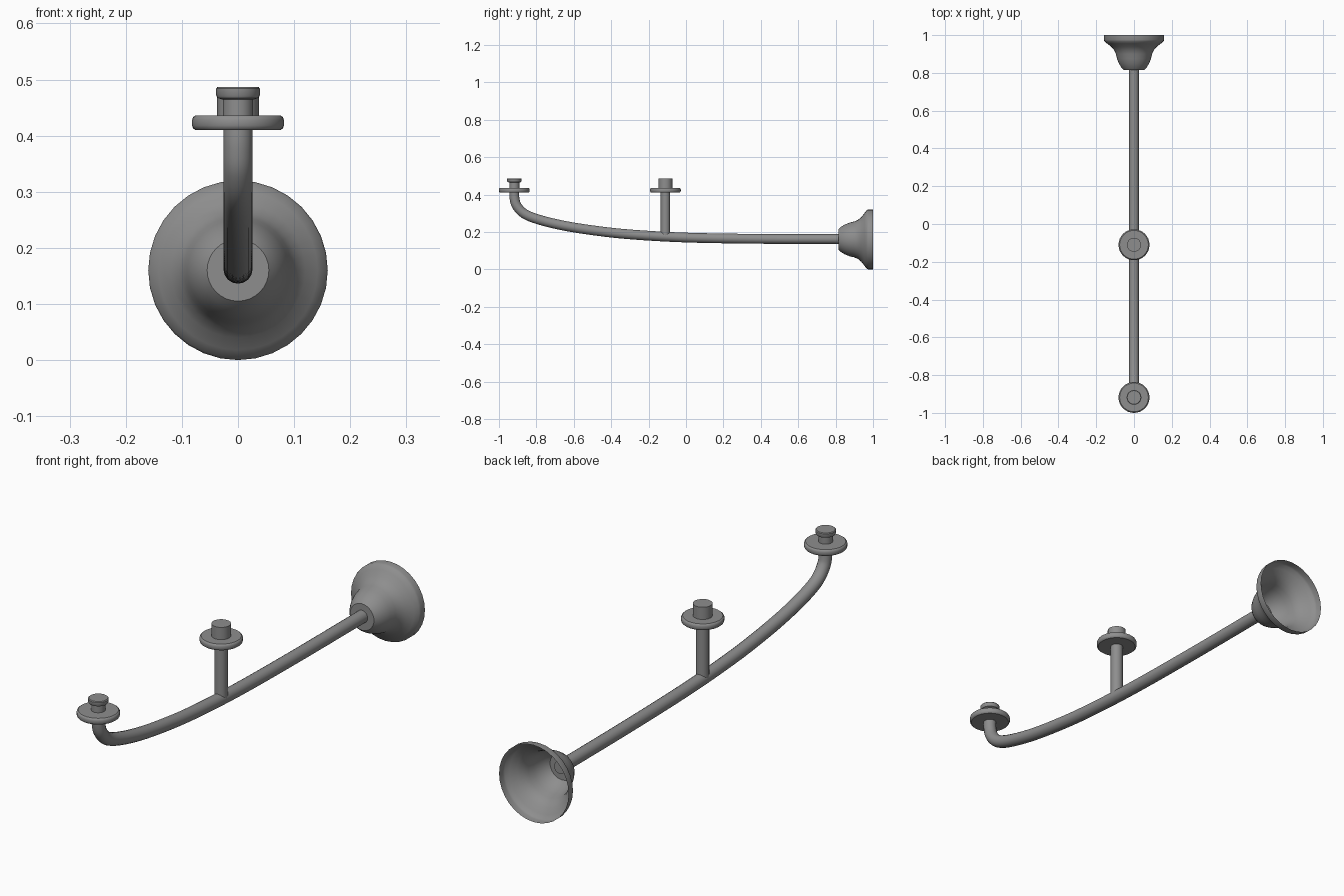
import bpy, bmesh, math
from mathutils import Matrix, Vector

old = bpy.data.objects.get("Cube")
if old:
    bpy.data.objects.remove(old, do_unlink=True)

GREY = (0.27, 0.27, 0.27, 1)
metal = bpy.data.materials.new("grey metal")
metal.use_nodes = True
metal.diffuse_color = GREY
metal.node_tree.nodes["Principled BSDF"].inputs["Base Color"].default_value = GREY


def finish(bm, name, angle=35):
    mesh = bpy.data.meshes.new(name)
    bmesh.ops.recalc_face_normals(bm, faces=bm.faces)
    bm.to_mesh(mesh)
    bm.free()
    mesh.materials.append(metal)
    obj = bpy.data.objects.new(name, mesh)
    bpy.context.collection.objects.link(obj)
    bpy.ops.object.select_all(action='DESELECT')
    obj.select_set(True)
    bpy.context.view_layer.objects.active = obj
    bpy.ops.object.shade_smooth_by_angle(angle=math.radians(angle))
    return obj


def skin(bm, rings):
    """Join successive vertex rings with quads."""
    for a, b in zip(rings, rings[1:]):
        n = len(a)
        for i in range(n):
            j = (i + 1) % n
            bm.faces.new((a[i], a[j], b[j], b[i]))


def lathe(name, profile, matrix, sides=32, cap_start=True, cap_end=True):
    """Revolve (radius, height) points about z, then place with matrix."""
    bm = bmesh.new()
    turns = [math.tau * i / sides for i in range(sides)]
    rings = [[bm.verts.new(matrix @ Vector((r * math.cos(t), r * math.sin(t), h)))
              for t in turns] for r, h in profile]
    skin(bm, rings)
    if cap_start:
        bm.faces.new(rings[0])
    if cap_end:
        bm.faces.new(rings[-1])
    return finish(bm, name)


def tube(name, path, radius, sides=16):
    """Sweep a circle along (y, z) points."""
    bm = bmesh.new()
    rings = []
    for i, (y, z) in enumerate(path):
        y0, z0 = path[max(i - 1, 0)]
        y1, z1 = path[min(i + 1, len(path) - 1)]
        normal = Vector((0, -(z1 - z0), y1 - y0)).normalized()
        rings.append([bm.verts.new(Vector((0, y, z)) + radius * (
            Vector((math.cos(t), 0, 0)) + normal * math.sin(t)))
            for t in (math.tau * k / sides for k in range(sides))])
    skin(bm, rings)
    bm.faces.new(rings[0])
    bm.faces.new(rings[-1])
    return finish(bm, name, 50)


def smooth_path(pts, steps=5):
    """Catmull-Rom interpolation through the points."""
    p = [Vector(q) for q in [pts[0]] + pts + [pts[-1]]]
    out = []
    for a, b, c, d in zip(p, p[1:], p[2:], p[3:]):
        for k in range(steps):
            t = k / steps
            out.append(tuple(0.5 * (2 * b + (c - a) * t + (2 * a - 5 * b + 4 * c - d) * t * t
                                    + (3 * b - a - 3 * c + d) * t ** 3)))
    return out + [tuple(pts[-1])]


# Hollow bell-shaped wall mount, open at the back
bell = [(0.055, 0.815), (0.067, 0.828), (0.08, 0.85), (0.09, 0.875), (0.096, 0.9),
        (0.105, 0.92), (0.12, 0.938), (0.142, 0.955), (0.157, 0.967), (0.16, 0.975), (0.16, 1.0)]
lathe("wall_mount", bell,
      Matrix.Translation((0, 0, 0.16)) @ Matrix.Rotation(math.radians(-90), 4, 'X'),
      cap_end=False)

# Long arm that curves up at the front
arm = [(0.83, 0.162), (0.4, 0.163), (0, 0.17), (-0.3, 0.187), (-0.5, 0.209), (-0.66, 0.235),
       (-0.79, 0.267), (-0.865, 0.298), (-0.905, 0.34), (-0.917, 0.38), (-0.918, 0.415)]
tube("arm", smooth_path(arm), 0.026)

# Upright post in the middle
FRONT, MIDDLE = -0.918, -0.11
lathe("middle_post", [(0.025, 0.17), (0.025, 0.415)], Matrix.Translation((0, MIDDLE, 0)), 16)

# Round plates with softened rims
plate = [(0.076, 0.41), (0.08, 0.413), (0.082, 0.418), (0.082, 0.428), (0.08, 0.433), (0.076, 0.436)]
for label, y in (("front", FRONT), ("middle", MIDDLE)):
    lathe(label + "_plate", plate, Matrix.Translation((0, y, 0)))

# Knobs above the plates
lathe("front_knob", [(0.027, 0.43), (0.027, 0.464), (0.036, 0.467), (0.039, 0.472),
                     (0.039, 0.484), (0.036, 0.487)], Matrix.Translation((0, FRONT, 0)), 24)
lathe("middle_knob", [(0.037, 0.43), (0.037, 0.487)], Matrix.Translation((0, MIDDLE, 0)), 24)
